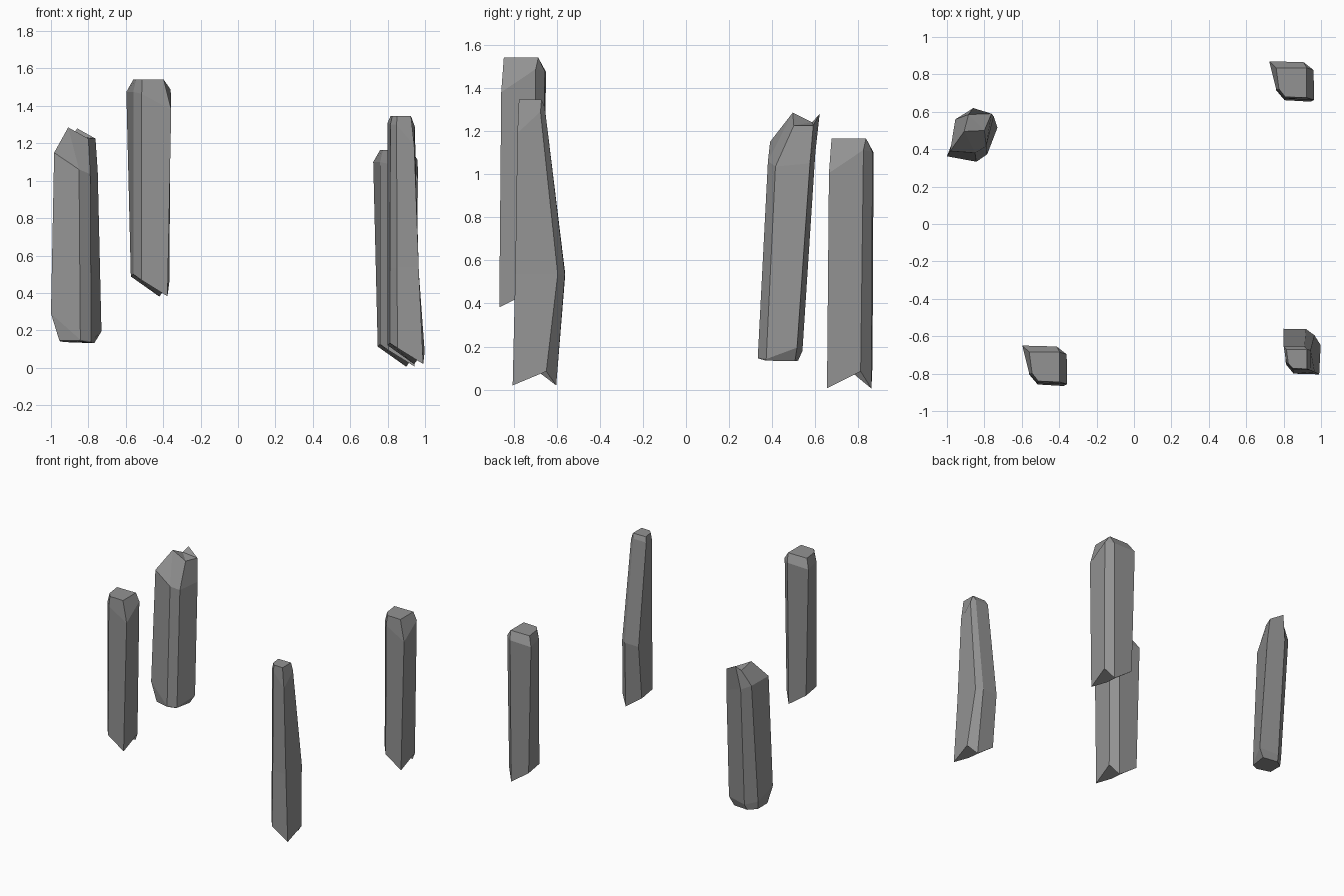
import bpy, bmesh

stone = bpy.data.materials.new("dark_stone")
stone.diffuse_color = (.29, .29, .29, 1)

def pillar(name, rings, bottom, top, offset=(0, 0, 0)):
    """Skin six-sided rings (listed bottom to top) and close both ends."""
    bm = bmesh.new()
    vs = [[bm.verts.new([p + o for p, o in zip(pt, offset)]) for pt in r] for r in rings]
    for lo, hi in zip(vs, vs[1:]):
        for i in range(6):
            j = (i + 1) % 6
            bm.faces.new((lo[i], lo[j], hi[j], hi[i]))
    for face in bottom:
        bm.faces.new([vs[0][i] for i in reversed(face)])
    for face in top:
        bm.faces.new([vs[-1][i] for i in face])
    bmesh.ops.remove_doubles(bm, verts=bm.verts, dist=0.0005)
    bmesh.ops.recalc_face_normals(bm, faces=bm.faces)
    me = bpy.data.meshes.new(name)
    bm.to_mesh(me)
    bm.free()
    me.materials.append(stone)
    ob = bpy.data.objects.new(name, me)
    bpy.context.collection.objects.link(ob)
    return ob

# ring order: front right, right, back, back left, left, front
NOTCHED = [(0, 1, 4, 5), (1, 2, 3, 4)]
FLAT = [(0, 1, 2, 3, 4, 5)]

# straight pillar, used twice
straight = [
    [(-.377, -.866, .382), (-.367, -.71, .46), (-.42, -.66, .38),
     (-.573, -.655, .488), (-.56, -.805, .50), (-.515, -.858, .468)],
    [(-.357, -.857, 1.38), (-.36, -.697, 1.487), (-.413, -.655, 1.478),
     (-.597, -.65, 1.475), (-.56, -.80, 1.475), (-.515, -.85, 1.465)],
    [(-.397, -.845, 1.54), (-.397, -.685, 1.54), (-.397, -.685, 1.54),
     (-.56, -.685, 1.54), (-.545, -.797, 1.54), (-.512, -.84, 1.54)],
]
pillar("front_left_pillar", straight, NOTCHED, FLAT)
pillar("back_right_pillar", straight, NOTCHED, FLAT, (1.32, 1.52, -.375))

# tapered pillar with a bulge on its back
tapered = [
    [(.99, -.804, .02), (.998, -.648, .085), (.94, -.602, .02),
     (.80, -.60, .12), (.812, -.75, .132), (.853, -.80, .105)],
    [(.966, -.792, .535), (.965, -.595, .535), (.92, -.562, .535),
     (.80, -.56, .535), (.812, -.745, .535), (.85, -.788, .535)],
    [(.942, -.782, 1.19), (.945, -.675, 1.29), (.912, -.655, 1.31),
     (.80, -.655, 1.31), (.815, -.745, 1.30), (.848, -.777, 1.30)],
    [(.925, -.775, 1.345), (.925, -.67, 1.345), (.925, -.67, 1.345),
     (.815, -.67, 1.345), (.825, -.745, 1.345), (.85, -.772, 1.345)],
]
pillar("front_right_pillar", tapered, NOTCHED, FLAT)

# leaning pillar; ring order: front left, front, front right, right, back, left
leaning = [
    [(-.955, .365, .145), (-.85, .335, .145), (-.79, .37, .135),
     (-.768, .505, .132), (-.89, .52, .135), (-.95, .475, .14)],
    [(-1.0, .362, .29), (-.843, .333, .15), (-.785, .372, .142),
     (-.73, .515, .195), (-.88, .54, .18), (-.955, .48, .20)],
    [(-.983, .39, 1.15), (-.85, .38, 1.06), (-.79, .415, 1.035),
     (-.75, .575, 1.05), (-.89, .60, 1.1), (-.955, .56, 1.13)],
    [(-.908, .495, 1.285), (-.908, .495, 1.285), (-.80, .50, 1.225),
     (-.762, .59, 1.225), (-.86, .62, 1.28), (-.885, .585, 1.24)],
]
pillar("back_left_pillar", leaning, FLAT, [(0, 2, 5), (2, 3, 5), (3, 4, 5)])
